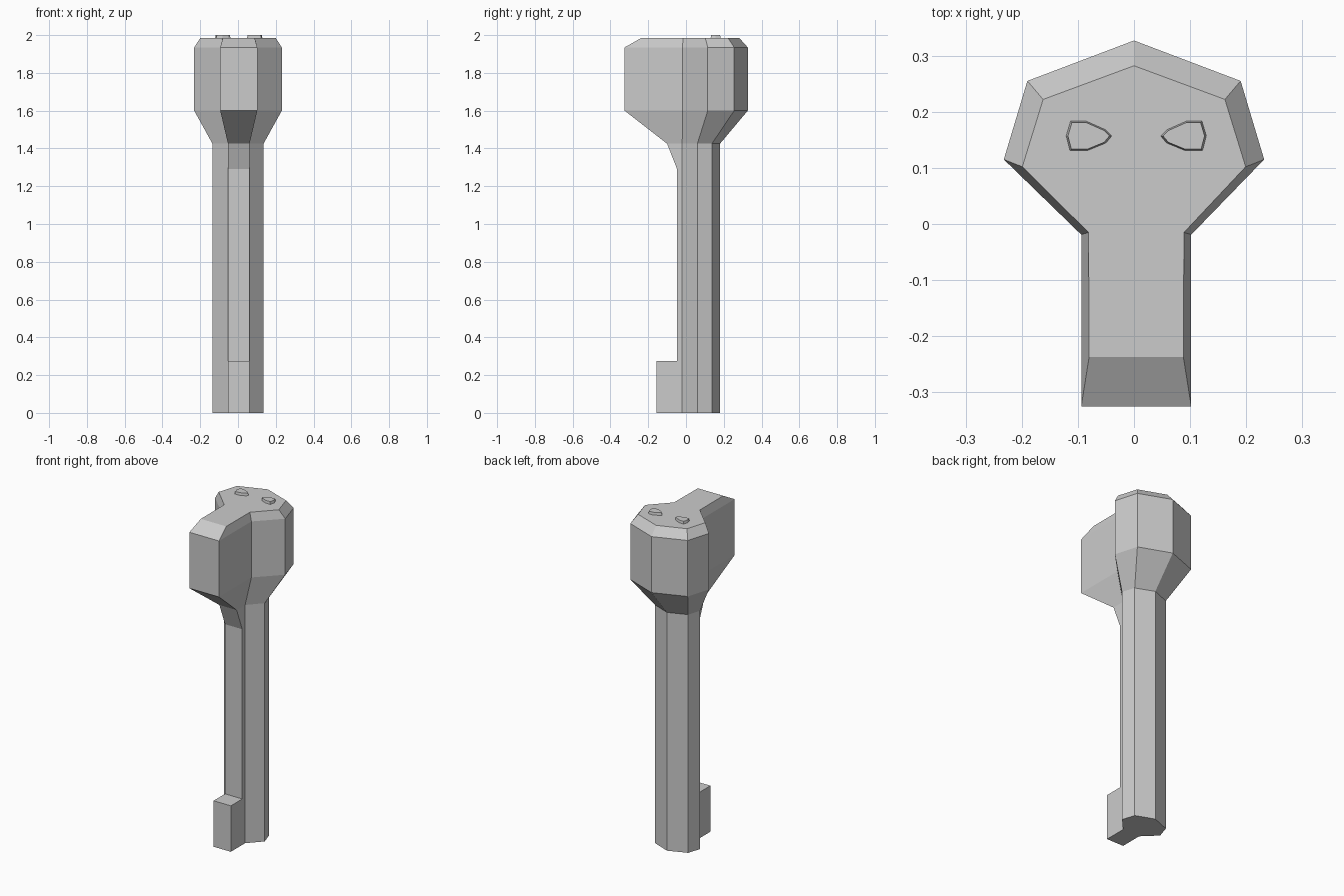
import bpy, bmesh

cube = bpy.data.objects.get("Cube")
if cube:
    bpy.data.objects.remove(cube, do_unlink=True)

grey = bpy.data.materials.new("mid grey")
grey.use_nodes = True
colour = (0.6, 0.6, 0.6, 1)
grey.diffuse_color = colour
grey.node_tree.nodes["Principled BSDF"].inputs["Base Color"].default_value = colour


def loft(name, rings):
    """Join rings of equal point count with faces and cap both ends."""
    bm = bmesh.new()
    loops = [[bm.verts.new(p) for p in ring] for ring in rings]
    n = len(loops[0])
    for a, b in zip(loops, loops[1:]):
        for i in range(n):
            j = (i + 1) % n
            bm.faces.new((a[i], a[j], b[j], b[i]))
    bm.faces.new(loops[0][::-1])
    bm.faces.new(loops[-1])
    bmesh.ops.recalc_face_normals(bm, faces=bm.faces)
    mesh = bpy.data.meshes.new(name)
    bm.to_mesh(mesh)
    bm.free()
    mesh.materials.append(grey)
    obj = bpy.data.objects.new(name, mesh)
    bpy.context.collection.objects.link(obj)
    return obj


NOSE_X = 0.004  # the narrow front part sits slightly off centre


def ring(z, back_y, side, mid, neck, front):
    """Nine-sided keyhole section, right half mirrored to the left."""
    half = [(*side, 0), (*mid, 0), (*neck, NOSE_X), (*front, NOSE_X)]
    left = [(c + x, y, z) for x, y, c in half]
    right = [(c - x, y, z) for x, y, c in reversed(half)]
    return [(0, back_y, z)] + right[::-1] + left[::-1]


def shaft_ring(z, front_y):
    return ring(z, 0.18, (0.11, 0.137), (0.135, 0.06),
                (0.057, -0.02), (0.057, front_y))


def head_ring(z):
    return ring(z, 0.327, (0.19, 0.255), (0.232, 0.115),
                (0.098, -0.019), (0.098, -0.325))


# Shaft flaring into the head, with a chamfered crown
loft("shaft_and_head", [
    shaft_ring(0, -0.047),
    shaft_ring(1.29, -0.047),
    shaft_ring(1.425, -0.10),
    head_ring(1.60),
    head_ring(1.935),
    ring(1.985, 0.282, (0.162, 0.222), (0.199, 0.102),
         (0.085, -0.015), (0.084, -0.237)),
])

# Block projecting from the foot of the shaft
x0, x1 = NOSE_X - 0.057, NOSE_X + 0.057
loft("foot_block", [
    [(x0, -0.155, z), (x1, -0.155, z), (x1, -0.047, z), (x0, -0.047, z)]
    for z in (0, 0.275)
])

# Pair of raised teardrop studs on the crown
stud = [(0.126, 0.157), (0.118, 0.184), (0.089, 0.184), (0.053, 0.168),
        (0.042, 0.157), (0.053, 0.144), (0.087, 0.13), (0.119, 0.13)]


def stud_ring(side, z, scale):
    cx, cy = 0.09, 0.157
    return [(NOSE_X + side * (cx + (x - cx) * scale), cy + (y - cy) * scale, z)
            for x, y in stud]


for side, label in ((1, "left"), (-1, "right")):
    loft(label + "_stud", [stud_ring(side, 1.98, 1.0),
                           stud_ring(side, 2.0, 0.88)])
